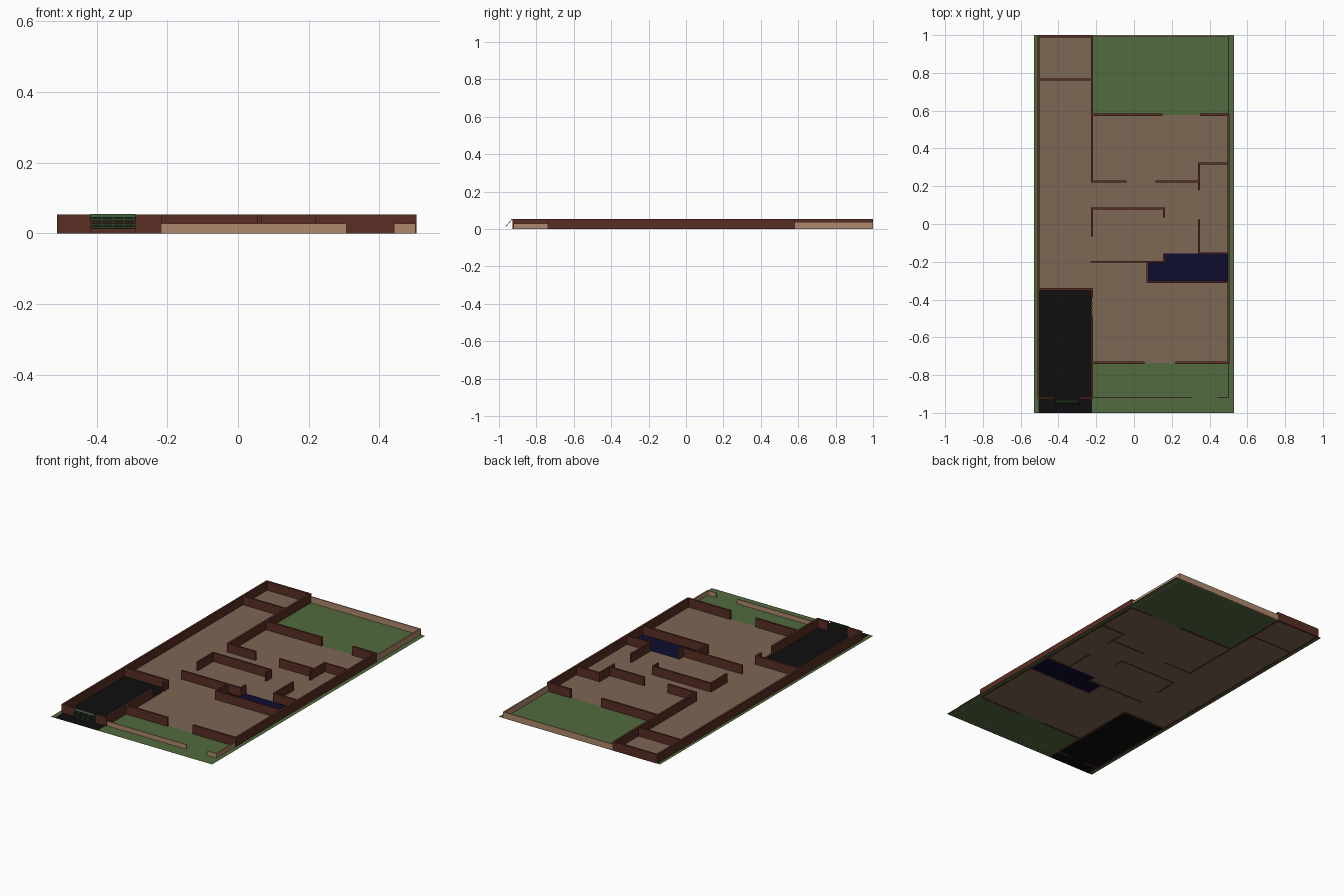
import bpy, bmesh, math
from mathutils import Matrix, Vector

if "Cube" in bpy.data.objects:
    bpy.data.objects.remove(bpy.data.objects["Cube"])


def material(name, rgb):
    m = bpy.data.materials.new(name)
    m.diffuse_color = (*rgb, 1)
    m.use_nodes = True
    m.node_tree.nodes["Principled BSDF"].inputs["Base Color"].default_value = m.diffuse_color
    return m


GRASS = material("grass green", (0.085, 0.145, 0.05))
FLOOR = material("floor brown", (0.205, 0.135, 0.088))
BRICK = material("wall brick", (0.10, 0.026, 0.017))
TAN = material("fence tan", (0.43, 0.25, 0.155))
POOL = material("pool navy", (0.004, 0.004, 0.03))
ASPHALT = material("driveway black", (0.0045, 0.0045, 0.0045))
GATE = material("gate green", (0.045, 0.095, 0.04))

Z0 = 0.001        # level of the ground sheets; walls reach just below
WALL_H, FENCE_H, REAR_H = 0.053, 0.028, 0.037


def finish(name, bm, mat):
    me = bpy.data.meshes.new(name)
    bm.to_mesh(me)
    bm.free()
    me.materials.append(mat)
    ob = bpy.data.objects.new(name, me)
    bpy.context.collection.objects.link(ob)
    return ob


def sheets(name, rects, mat):
    bm = bmesh.new()
    for x0, x1, y0, y1 in rects:
        bm.faces.new([bm.verts.new((x, y, Z0)) for x, y in
                      ((x0, y0), (x1, y0), (x1, y1), (x0, y1))])
    return finish(name, bm, mat)


def add_box(bm, lo, hi):
    lo, hi = Vector(lo), Vector(hi)
    m = Matrix.Translation((lo + hi) / 2) @ Matrix.Diagonal((*(hi - lo), 1))
    bmesh.ops.create_cube(bm, size=1, matrix=m)


def walls(name, runs, h, t, mat):
    """Each run is a centre line (x0, y0, x1, y1) along one axis."""
    bm = bmesh.new()
    for x0, y0, x1, y1 in runs:
        dx, dy = (0, t / 2) if y0 == y1 else (t / 2, 0)
        add_box(bm, (min(x0, x1) - dx, min(y0, y1) - dy, 0),
                (max(x0, x1) + dx, max(y0, y1) + dy, h))
    return finish(name, bm, mat)


L, M, R = -0.506, -0.222, 0.5    # main wall lines: left, middle, right

# Ground sheets, side by side
sheets("lawn", [(-0.53, L, -1, 1), (R, 0.53, -1, 1),
                (M, R, -1, -0.735), (M, R, 0.578, 1)], GRASS)
sheets("house_floor", [(L, M, -0.345, 1), (M, 0.072, -0.735, 0.578),
                       (0.072, R, -0.735, -0.307), (0.072, 0.158, -0.2, 0.578),
                       (0.158, R, -0.155, 0.578)], FLOOR)
sheets("pool", [(0.072, R, -0.307, -0.2), (0.158, R, -0.2, -0.155)], POOL)
sheets("driveway", [(L, M, -1, -0.345)], ASPHALT)

# Outer walls
walls("outer_walls", [
    (L, -0.925, L, 1), (L, 0.994, -0.216, 0.994), (M, 0.22, M, 1),
    (R, -0.74, R, 0.583),
    (M, 0.578, 0.15, 0.578), (0.35, 0.578, R, 0.578),
    (M, -0.735, 0.055, -0.735), (0.22, -0.735, R, -0.735)], WALL_H, 0.012, BRICK)

# Garage walls
walls("garage_walls", [
    (L, -0.345, -0.216, -0.345), (M, -0.39, M, -0.345), (M, -0.925, M, -0.49),
    (L, -0.921, -0.418, -0.921), (-0.29, -0.921, M, -0.921)], WALL_H, 0.012, BRICK)

# Room partitions
walls("partition_walls", [
    (L, 0.766, M, 0.766),
    (M, 0.225, -0.04, 0.225), (0.115, 0.225, 0.345, 0.225),
    (0.345, 0.18, 0.345, 0.325), (0.345, 0.32, R, 0.32),
    (M, 0.083, 0.16, 0.083), (M, -0.065, M, 0.088), (0.158, 0.035, 0.158, 0.088),
    (0.345, -0.158, 0.345, 0.025), (0.345, -0.155, R, -0.155),
    (-0.23, -0.2, 0.16, -0.2), (0.158, -0.205, 0.158, -0.155),
    (0.072, -0.307, R, -0.307), (0.072, -0.312, 0.072, -0.2)], WALL_H, 0.01, BRICK)

# Low steps in the garage side doorway
walls("garage_steps", [(M, y, M, y + 0.01) for y in (-0.48, -0.46, -0.44, -0.42)],
      0.008, 0.012, BRICK)

# Garden fences
walls("front_fence", [(M, -0.918, 0.307, -0.918), (0.442, -0.918, R + 0.003, -0.918),
                      (R, -0.918, R, -0.74)], FENCE_H, 0.006, TAN)
walls("rear_fence", [(M, 0.996, R + 0.003, 0.996), (R, 0.578, R, 0.999)],
      REAR_H, 0.007, TAN)

# Tilted garage gate: top panel, slats and uprights
bm = bmesh.new()
W, H, T = 0.128, 0.053, 0.0015
add_box(bm, (-W / 2, -T, H - 0.013), (W / 2, T, H))
for i in range(4):
    z = i * 0.0105
    add_box(bm, (-W / 2, -T, z), (W / 2, T, z + 0.005))
for i in range(5):
    x = -W / 2 + i * (W - 0.003) / 4
    add_box(bm, (x, -T, 0), (x + 0.003, T, H))
gate = finish("garage_gate", bm, GATE)
gate.location = (-0.354, -0.963, 0.013)
gate.rotation_euler = (-math.radians(40), 0, 0)
